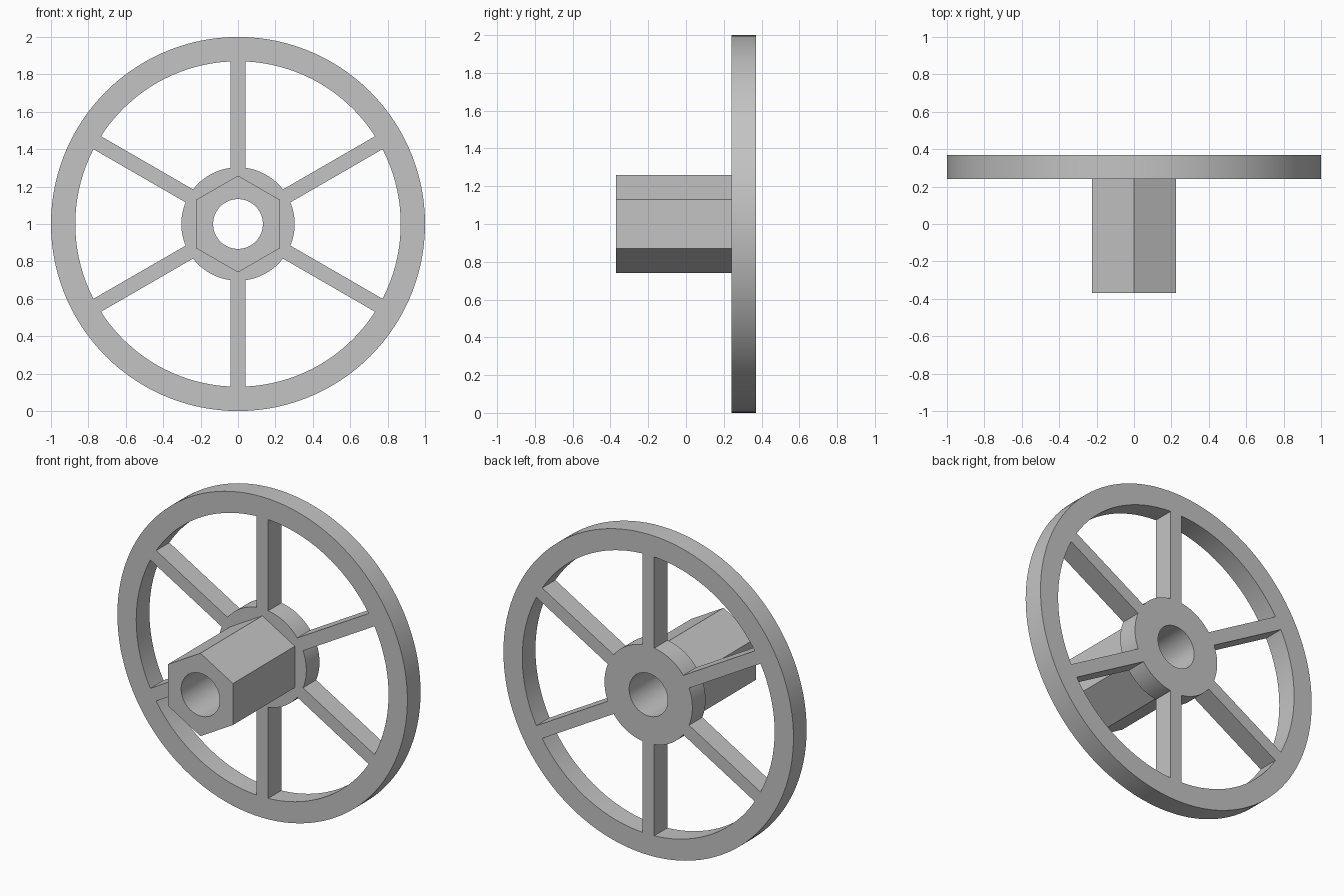
import bpy, bmesh
from math import cos, sin, pi, radians
from mathutils import Matrix, Vector

if "Cube" in bpy.data.objects:
    bpy.data.objects.remove(bpy.data.objects["Cube"])

SEGMENTS = 120
AXIS_Z = 1.0
WHEEL_FRONT, WHEEL_BACK = 0.24, 0.37
HEX_FRONT = -0.37
RIM_OUTER, RIM_INNER = 1.0, 0.87
HUB_RADIUS, BORE_RADIUS = 0.303, 0.133
HEX_APOTHEM, SPOKE_WIDTH = 0.224, 0.08

grey = bpy.data.materials.new("plain grey")
grey.use_nodes = True
colour = (0.55, 0.55, 0.55, 1)
grey.diffuse_color = colour
grey.node_tree.nodes["Principled BSDF"].inputs["Base Color"].default_value = colour


def finish(name, bm):
    bmesh.ops.recalc_face_normals(bm, faces=bm.faces)
    mesh = bpy.data.meshes.new(name)
    bm.to_mesh(mesh)
    bm.free()
    mesh.materials.append(grey)
    obj = bpy.data.objects.new(name, mesh)
    bpy.context.collection.objects.link(obj)
    bpy.ops.object.select_all(action='DESELECT')
    bpy.context.view_layer.objects.active = obj
    obj.select_set(True)
    bpy.ops.object.shade_smooth_by_angle(angle=radians(30))
    return obj


def circle(radius):
    return lambda angle: radius


def hexagon(apothem):
    # Corners point straight up and down
    return lambda angle: apothem / cos((angle + pi / 6) % (pi / 3) - pi / 6)


def bored_prism(name, outer, inner, front, back):
    """Tube along y whose outer and inner outlines are radius functions."""
    bm = bmesh.new()
    loops = []
    for outline, y in ((outer, front), (outer, back), (inner, back), (inner, front)):
        angles = [2 * pi * i / SEGMENTS for i in range(SEGMENTS)]
        loops.append([bm.verts.new((outline(a) * cos(a), y, AXIS_Z + outline(a) * sin(a)))
                      for a in angles])
    for k, loop in enumerate(loops):
        following = loops[(k + 1) % len(loops)]
        for i in range(SEGMENTS):
            j = (i + 1) % SEGMENTS
            bm.faces.new((loop[i], loop[j], following[j], following[i]))
    return finish(name, bm)


# Rim, hub disc and hexagonal shaft
bored_prism("rim", circle(RIM_OUTER), circle(RIM_INNER), WHEEL_FRONT, WHEEL_BACK)
bored_prism("hub", circle(HUB_RADIUS), circle(BORE_RADIUS), WHEEL_FRONT, WHEEL_BACK)
bored_prism("hex_shaft", hexagon(HEX_APOTHEM), circle(BORE_RADIUS), HEX_FRONT, WHEEL_FRONT)

# Six spokes, the first one upright
start, end = HUB_RADIUS - 0.004, RIM_INNER + 0.002
for n in range(6):
    bm = bmesh.new()
    size = Vector((SPOKE_WIDTH, WHEEL_BACK - WHEEL_FRONT, end - start))
    centre = Vector((0, (WHEEL_FRONT + WHEEL_BACK) / 2, (start + end) / 2))
    place = (Matrix.Translation((0, 0, AXIS_Z)) @ Matrix.Rotation(n * pi / 3, 4, 'Y')
             @ Matrix.Translation(centre) @ Matrix.Diagonal(size).to_4x4())
    bmesh.ops.create_cube(bm, size=1, matrix=place)
    finish(f"spoke_{n + 1}", bm)
